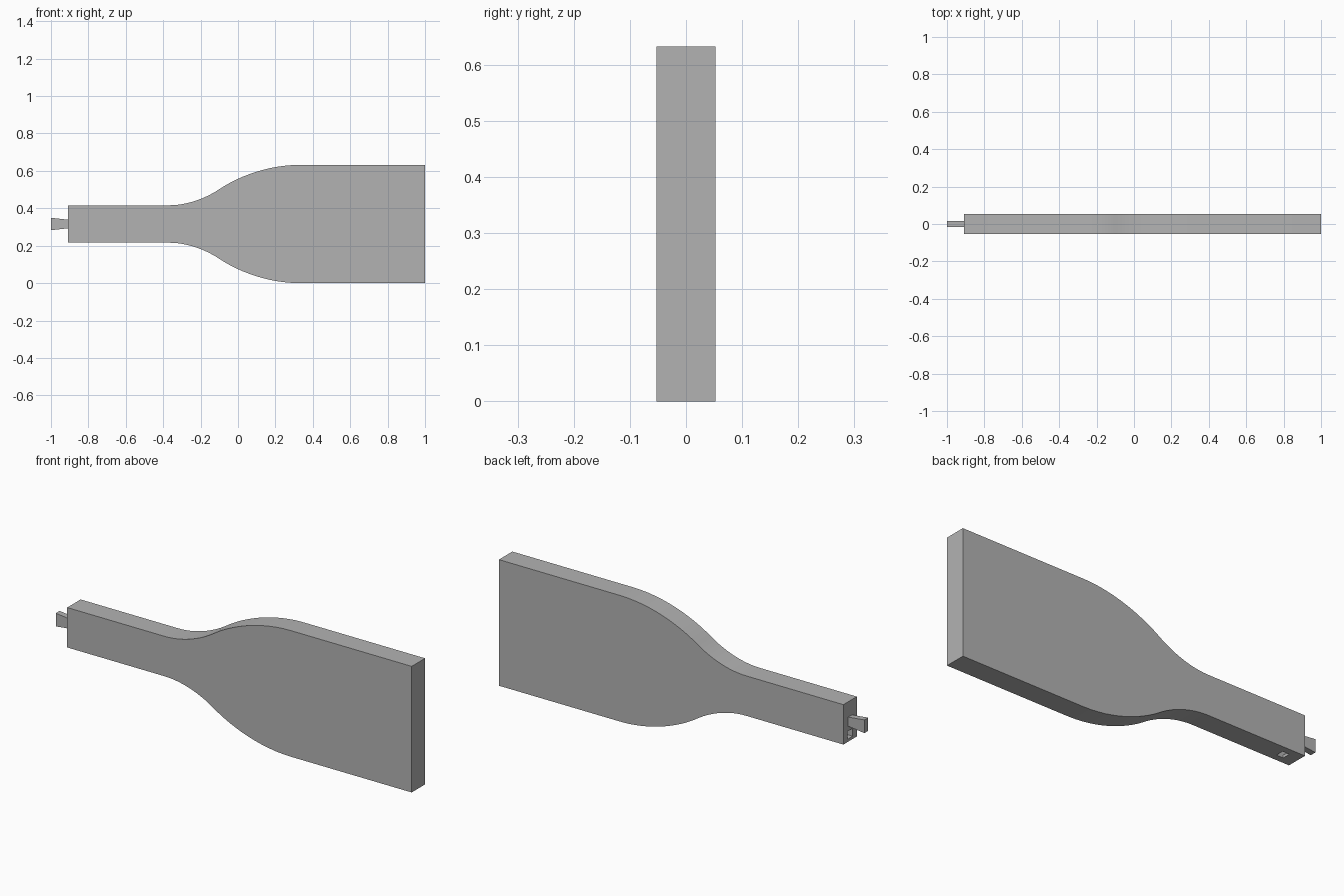
import bpy
import bmesh
from mathutils import Vector
from mathutils.geometry import interpolate_bezier

cube = bpy.data.objects.get("Cube")
if cube:
    bpy.data.objects.remove(cube, do_unlink=True)

grey = bpy.data.materials.new("plain grey")
grey.use_nodes = True
colour = (0.45, 0.45, 0.45, 1)
grey.diffuse_color = colour
grey.node_tree.nodes["Principled BSDF"].inputs["Base Color"].default_value = colour

MID = 0.316   # height of the long axis
END = -0.91   # narrow end of the body


def extrude_profile(name, outline, half_depth):
    """Solid plate from an (x, z) outline, centred on y = 0."""
    bm = bmesh.new()
    face = bm.faces.new([bm.verts.new((x, -half_depth, z)) for x, z in outline])
    side = bmesh.ops.extrude_face_region(bm, geom=[face])
    verts = [v for v in side["geom"] if isinstance(v, bmesh.types.BMVert)]
    bmesh.ops.translate(bm, verts=verts, vec=(0, 2 * half_depth, 0))
    bmesh.ops.recalc_face_normals(bm, faces=bm.faces)
    mesh = bpy.data.meshes.new(name)
    bm.to_mesh(mesh)
    bm.free()
    mesh.materials.append(grey)
    obj = bpy.data.objects.new(name, mesh)
    bpy.context.collection.objects.link(obj)
    return obj


def bezier(*points, steps=14):
    return [(p.x, p.y) for p in interpolate_bezier(*[Vector(p) for p in points], steps)]


# Upper edge: narrow neck, S-shaped shoulder, wide blade; mirrored below
neck_curve = bezier((-0.37, 0.1), (-0.27, 0.1), (-0.17, 0.139), (-0.1, 0.186))
blade_curve = bezier((-0.1, 0.186), (-0.02, 0.24), (0.14, MID), (0.33, MID))
upper = [(END, 0.1)] + neck_curve + blade_curve[1:] + [(1, MID)]
outline = [(x, MID + h) for x, h in upper] + [(x, MID - h) for x, h in reversed(upper)]
body = extrude_profile("paddle_body", outline, 0.053)

# Elbow-shaped channel from the narrow end down through the lower edge
channel = extrude_profile("cord_channel_cutter", [
    (END - 0.05, 0.23), (-0.85, 0.23), (-0.85, 0.18),
    (-0.813, 0.18), (-0.813, 0.27), (END - 0.05, 0.27)], 0.02)
channel.hide_render = True
cut = body.modifiers.new("cord channel", 'BOOLEAN')
cut.object = channel
cut.operation = 'DIFFERENCE'
cut.solver = 'EXACT'
bpy.context.view_layer.objects.active = body
body.select_set(True)
bpy.ops.object.modifier_apply(modifier=cut.name)
bpy.data.objects.remove(channel, do_unlink=True)

# Smooth the shoulder curves, keep the rims crisp
bpy.ops.object.shade_smooth_by_angle(angle=0.5)

# Flared tab on the narrow end
extrude_profile("end_tab", [
    (-1, MID - 0.033), (END, MID - 0.023),
    (END, MID + 0.023), (-1, MID + 0.033)], 0.015)
